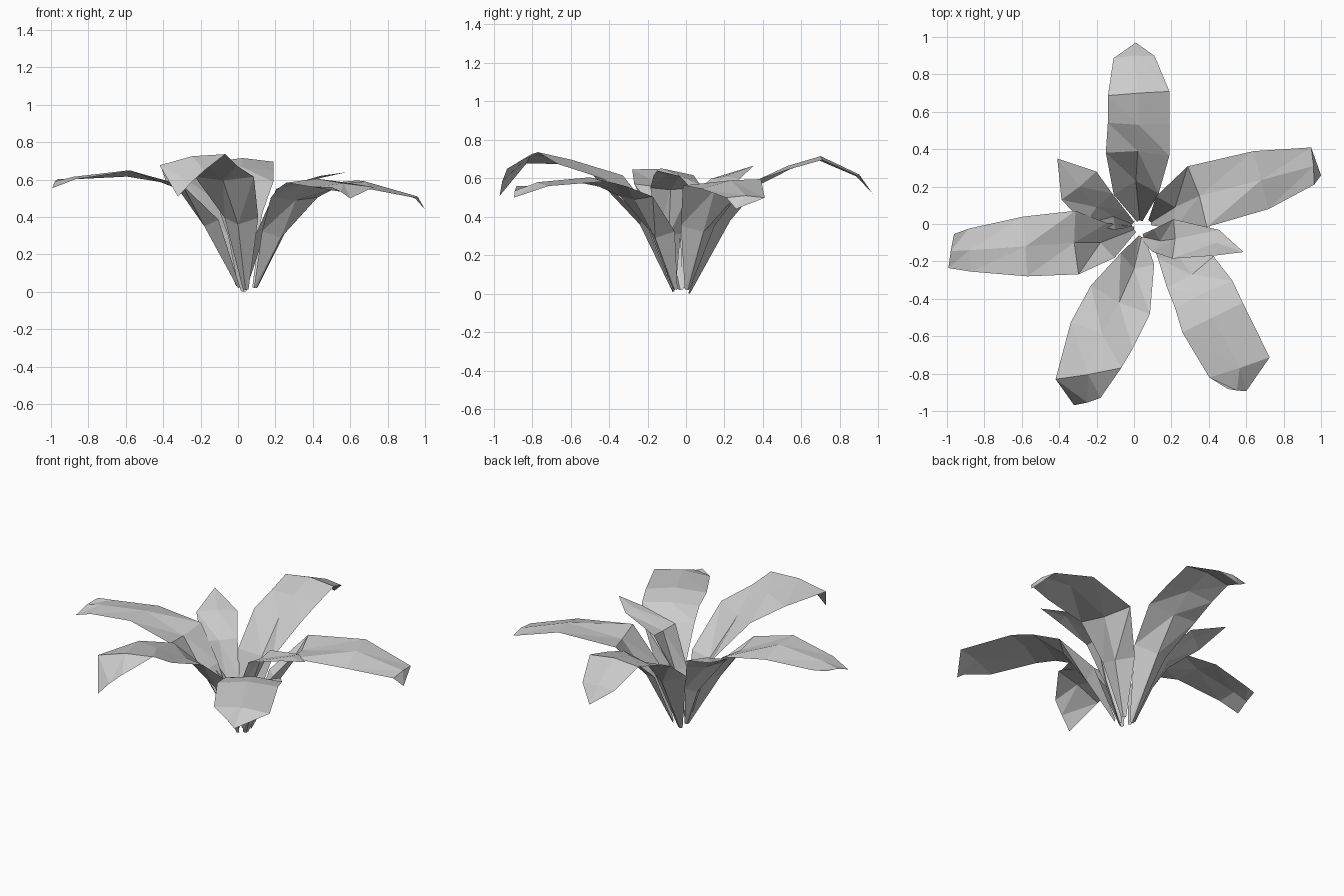
import bpy
from mathutils import Vector

default_cube = bpy.data.objects.get("Cube")
if default_cube:
    bpy.data.objects.remove(default_cube, do_unlink=True)

# One plain grey for the whole plant
leaf_grey = bpy.data.materials.new("leaf grey")
leaf_grey.use_nodes = True
colour = (0.6, 0.6, 0.6, 1)
leaf_grey.diffuse_color = colour
leaf_grey.node_tree.nodes["Principled BSDF"].inputs["Base Color"].default_value = colour

# Rise of the blade edges over the vein, from the stem outwards
folds = (0.5, 0.7, 0.15, -0.12)


def make_leaf(name, stations):
    """Build a faceted leaf blade along the path of its vein.

    Each station is x, y, z, half width, tilt (rise of the left edge) and,
    optionally, skew (how far the left edge runs ahead of the vein).
    """
    spine = [Vector(station[:3]) for station in stations]
    last = len(spine) - 1
    verts, rows, faces = [], [], []
    for i, (point, station) in enumerate(zip(spine, stations)):
        half_width, tilt, skew = (station + (0,))[3:6]
        along = spine[min(i + 1, last)] - spine[max(i - 1, 0)]
        side = Vector((-along.y, along.x, 0)).normalized()
        fold = folds[min(i, len(folds) - 1)]
        lift = along.cross(side).normalized() * half_width * fold
        side = side * half_width + along.normalized() * skew + Vector((0, 0, tilt))
        row = [point + lift + side, point, point + lift - side] if half_width else [point]
        first = len(verts)
        verts.extend(row)
        rows.append(range(first, len(verts)))

    # Join neighbouring rows, closing pointed tips with triangles
    for near, far in zip(rows, rows[1:]):
        for k in range(2):
            if len(far) == 1:
                faces.append((near[k], near[k + 1], far[0]))
            else:
                faces.append((near[k], near[k + 1], far[k]))
                faces.append((near[k + 1], far[k + 1], far[k]))

    mesh = bpy.data.meshes.new(name)
    mesh.from_pydata(verts, [], faces)
    mesh.materials.append(leaf_grey)
    mesh.update()
    leaf = bpy.data.objects.new(name, mesh)
    bpy.context.collection.objects.link(leaf)
    return leaf


# Long leaves
make_leaf("back_leaf", [
    (.03, .02, 0, .015, 0), (.01, .23, .38, .12, 0),
    (.02, .39, .57, .17, 0), (.025, .53, .665, .165, 0),
    (.025, .7, .715, .165, 0), (0, .9, .62, .11, 0), (.01, .97, .52, 0, 0)])

make_leaf("left_leaf", [
    (.09, .01, .02, .015, 0), (.22, .09, .32, .1, 0),
    (.35, .15, .54, .17, 0), (.68, .235, .59, .16, .025),
    (.96, .31, .51, .1, 0), (1, .26, .44, 0, 0)])

make_leaf("right_leaf", [
    (0, -.03, .02, .015, 0), (-.18, -.1, .35, .095, 0),
    (-.32, -.1, .55, .17, 0), (-.58, -.12, .65, .16, .015),
    (-.88, -.14, .615, .115, 0), (-.98, -.145, .59, .09, -.02, .02)])

make_leaf("front_left_leaf", [
    (.1, -.06, .02, .015, 0), (.23, -.16, .29, .09, 0),
    (.31, -.27, .49, .15, 0), (.37, -.37, .575, .17, 0),
    (.42, -.5, .605, .18, 0), (.565, -.77, .58, .17, 0),
    (.55, -.89, .535, .05, -.03)])

make_leaf("front_right_leaf", [
    (.04, -.07, .01, .015, 0), (0, -.24, .36, .095, 0),
    (-.08, -.42, .595, .175, 0), (-.17, -.59, .695, .18, 0),
    (-.245, -.805, .725, .165, .01, -.07), (-.25, -.955, .585, .07, .05, -.03)])

# Short upright leaves
make_leaf("short_left_leaf", [
    (.05, -.07, .03, .015, 0), (.14, -.09, .3, .06, 0),
    (.22, -.08, .54, .105, 0), (.44, -.1, .62, .07, 0),
    (.585, -.15, .64, 0, 0)])

make_leaf("short_right_leaf", [
    (-.01, 0, .03, .015, 0), (-.11, .04, .28, .06, 0),
    (-.2, .09, .48, .11, 0), (-.29, .2, .61, .12, 0),
    (-.41, .35, .665, 0, 0)])
